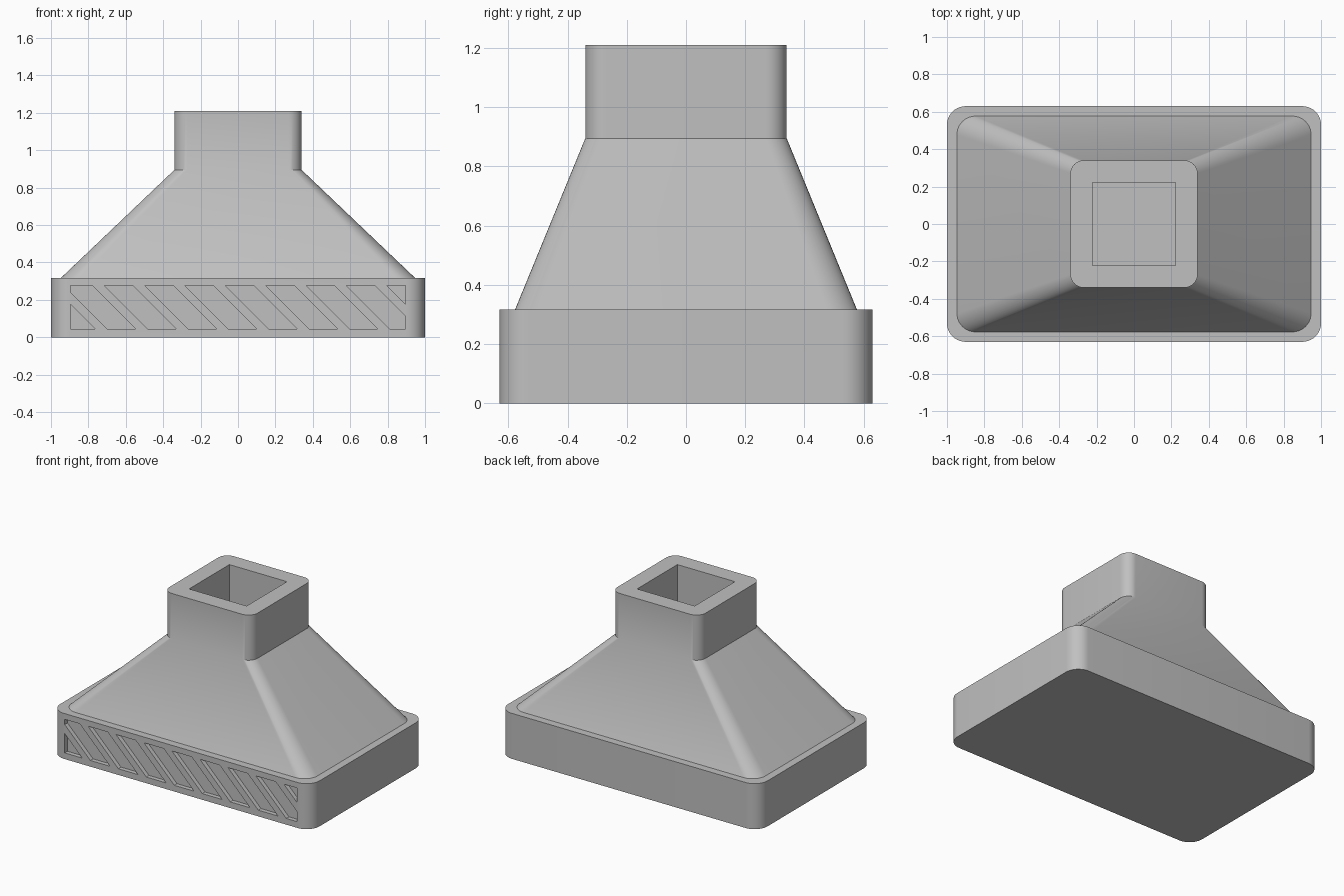
import bpy, bmesh, math
from mathutils import Vector

cube = bpy.data.objects.get("Cube")
if cube:
    bpy.data.objects.remove(cube, do_unlink=True)

grey = bpy.data.materials.new("plain grey")
grey.use_nodes = True
COLOUR = (0.53, 0.53, 0.53, 1)
grey.diffuse_color = COLOUR
grey.node_tree.nodes["Principled BSDF"].inputs["Base Color"].default_value = COLOUR


def rounded_ring(bm, hx, hy, radius, z, steps=10):
    """Ring of vertices around a rounded rectangle."""
    ring = []
    for corner, (sx, sy) in enumerate([(1, 1), (-1, 1), (-1, -1), (1, -1)]):
        for i in range(steps + 1):
            a = math.radians(90) * (corner + i / steps)
            ring.append(bm.verts.new((sx * (hx - radius) + radius * math.cos(a),
                                      sy * (hy - radius) + radius * math.sin(a), z)))
    return ring


def finish(name, bm):
    bmesh.ops.recalc_face_normals(bm, faces=bm.faces)
    mesh = bpy.data.meshes.new(name)
    bm.to_mesh(mesh)
    bm.free()
    mesh.materials.append(grey)
    obj = bpy.data.objects.new(name, mesh)
    bpy.context.collection.objects.link(obj)
    return obj


def loft(name, sections):
    """Closed solid through a stack of rounded rectangles."""
    bm = bmesh.new()
    rings = [rounded_ring(bm, *s) for s in sections]
    for low, high in zip(rings, rings[1:]):
        n = len(low)
        for i in range(n):
            j = (i + 1) % n
            bm.faces.new((low[i], low[j], high[j], high[i]))
    bm.faces.new(rings[0])
    bm.faces.new(rings[-1])
    return finish(name, bm)


def cut(obj, cutter):
    """Subtract the cutter, apply the result and remove the cutter."""
    cutter.hide_render = True
    mod = obj.modifiers.new("cut", 'BOOLEAN')
    mod.operation = 'DIFFERENCE'
    mod.solver = 'EXACT'
    mod.object = cutter
    bpy.context.view_layer.objects.active = obj
    bpy.ops.object.modifier_apply(modifier=mod.name)
    bpy.data.objects.remove(cutter, do_unlink=True)


def smooth(obj):
    bpy.ops.object.select_all(action='DESELECT')
    obj.select_set(True)
    bpy.context.view_layer.objects.active = obj
    bpy.ops.object.shade_smooth_by_angle(angle=math.radians(30))


BASE_X, BASE_Y, BASE_TOP = 1.0, 0.63, 0.317
NECK, NECK_LOW, NECK_TOP = 0.34, 0.895, 1.21

# Base tray and tapered hood with its neck
base = loft("base", [(BASE_X, BASE_Y, 0.1, 0), (BASE_X, BASE_Y, 0.1, BASE_TOP)])
hood = loft("hood_and_neck", [(0.947, 0.577, 0.1, BASE_TOP),
                              (NECK, NECK, 0.07, NECK_LOW),
                              (NECK, NECK, 0.07, NECK_TOP)])

# Square socket in the neck
bm = bmesh.new()
bmesh.ops.create_cube(bm, size=1)
for v in bm.verts:
    v.co = (v.co.x * 0.444, v.co.y * 0.444,
            NECK_LOW if v.co.z < 0 else NECK_TOP + 0.1)
cut(hood, finish("socket_cutter", bm))

# Slanted vent slots, clipped to a rectangle on the front
SLOT_LOW, SLOT_HIGH, SLOT_END, DEPTH = 0.043, 0.277, 0.895, 0.03
slant = SLOT_HIGH - SLOT_LOW
bm = bmesh.new()
for k in range(10):
    x = -1.147 + 0.2158 * k
    outline = [(x, SLOT_HIGH), (x + 0.152, SLOT_HIGH),
               (x + 0.152 + slant, SLOT_LOW), (x + slant, SLOT_LOW)]
    bm.faces.new([bm.verts.new((px, -BASE_Y + DEPTH, pz)) for px, pz in outline])
for side in (-1, 1):
    bmesh.ops.bisect_plane(bm, geom=bm.verts[:] + bm.edges[:] + bm.faces[:],
                           plane_co=(side * SLOT_END, 0, 0),
                           plane_no=(side, 0, 0), clear_outer=True)
extruded = bmesh.ops.extrude_face_region(bm, geom=bm.faces[:], use_keep_orig=True)
bmesh.ops.translate(bm, vec=Vector((0, -0.1, 0)),
                    verts=[g for g in extruded["geom"] if isinstance(g, bmesh.types.BMVert)])
cut(base, finish("slot_cutter", bm))

for part in (base, hood):
    smooth(part)
